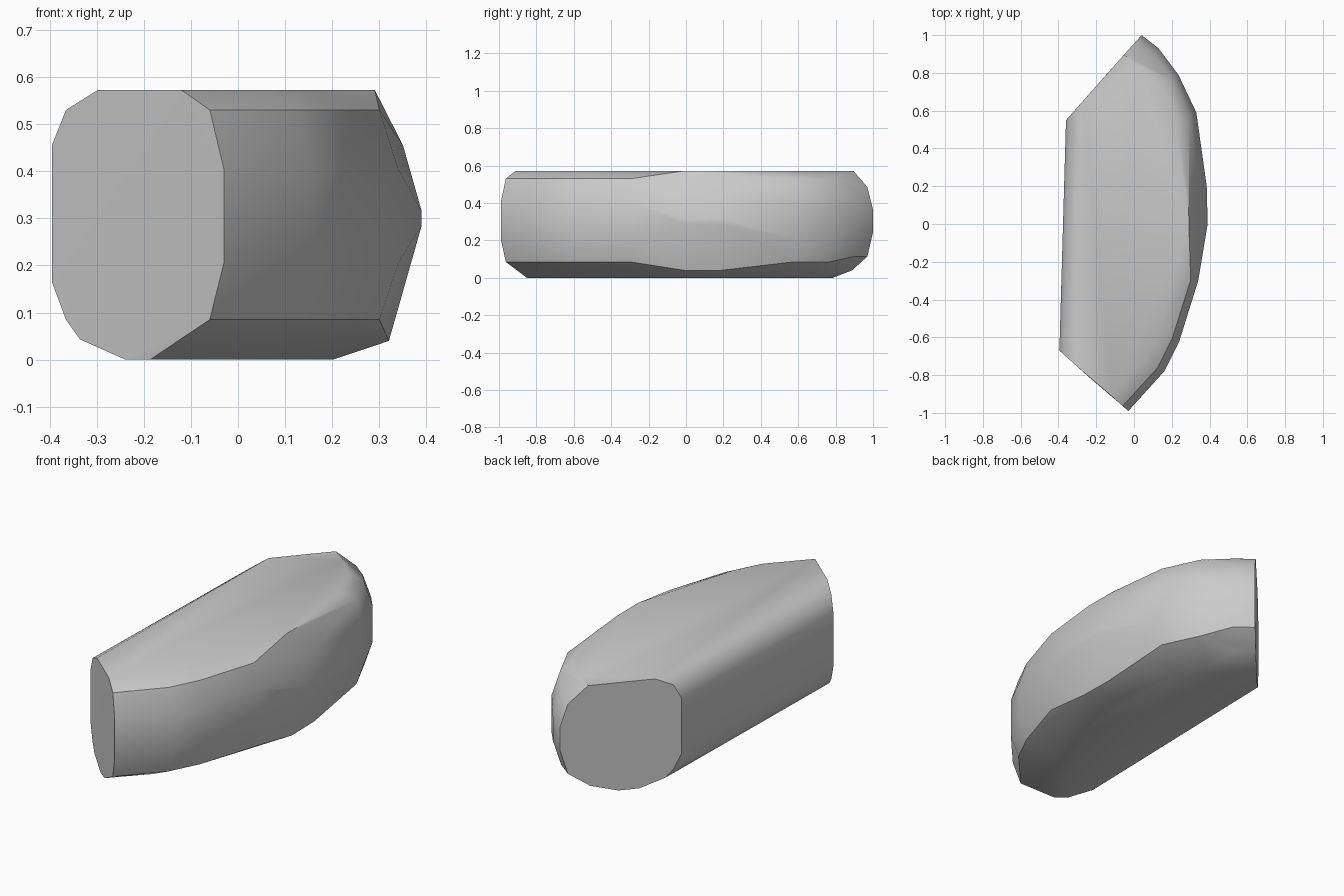
import bpy, bmesh, math
from mathutils import Vector

cube = bpy.data.objects.get("Cube")
if cube:
    bpy.data.objects.remove(cube)

grey = bpy.data.materials.new("plain grey")
grey.use_nodes = True
colour = (0.6, 0.6, 0.6, 1)
grey.diffuse_color = colour
grey.node_tree.nodes["Principled BSDF"].inputs["Base Color"].default_value = colour

# Rounded section profiles: (inset from the edge, height)
REGULAR = [(0, .21), (0, .41), (.04, .535), (.04, .09), (.12, .577), (.21, .005)]
CREST = [(0, .29), (0, .32), (.04, .46), (.1, .577), (.07, .045), (.19, .005)]
TAPERED = [(0, .25), (0, .37), (.04, .49), (.04, .12), (.14, .577), (.15, .045), (.29, .005)]
INNER = [(0, .17), (0, .46), (.04, .535), (.04, .09), (.13, .577), (.08, .048), (.21, .005)]

# Stations along the outer bend
OUTER = [((-.03, -.99), REGULAR), ((.16, -.78), REGULAR), ((.24, -.62), REGULAR),
         ((.34, -.3), REGULAR), ((.39, 0), CREST), ((.385, .2), CREST),
         ((.33, .59), REGULAR), ((.235, .79), REGULAR), ((.13, .93), TAPERED),
         ((.04, 1.0), TAPERED)]
CHORD = [(-.395, -.67), (-.36, .55)]
PIVOT = Vector((-.98, -.145))


def add_section(bm, edge, profile, sign):
    """Place a profile on the radial plane through an edge point."""
    edge = Vector(edge)
    inward = (PIVOT - edge).normalized() * sign
    for inset, z in profile:
        p = edge + inward * inset
        bm.verts.new((p.x, p.y, z))


# Curved wedge: hull over the sections
bm = bmesh.new()
for edge, profile in OUTER:
    add_section(bm, edge, profile, 1)
for edge in CHORD:
    add_section(bm, edge, INNER, -1)
hull = bmesh.ops.convex_hull(bm, input=bm.verts)
loose = {g for g in hull["geom_interior"] + hull["geom_unused"]
         if isinstance(g, bmesh.types.BMVert)}
bmesh.ops.delete(bm, geom=list(loose), context="VERTS")
bmesh.ops.dissolve_limit(bm, angle_limit=math.radians(2), verts=bm.verts, edges=bm.edges)
bmesh.ops.recalc_face_normals(bm, faces=bm.faces)

# Rest on the ground
low = min(v.co.z for v in bm.verts)
bmesh.ops.translate(bm, verts=bm.verts, vec=(0, 0, -low))

mesh = bpy.data.meshes.new("curved_wedge")
bm.to_mesh(mesh)
bm.free()
mesh.materials.append(grey)
wedge = bpy.data.objects.new("curved_wedge", mesh)
bpy.context.collection.objects.link(wedge)

bpy.ops.object.select_all(action="DESELECT")
wedge.select_set(True)
bpy.context.view_layer.objects.active = wedge
bpy.ops.object.shade_smooth_by_angle(angle=math.radians(35))
